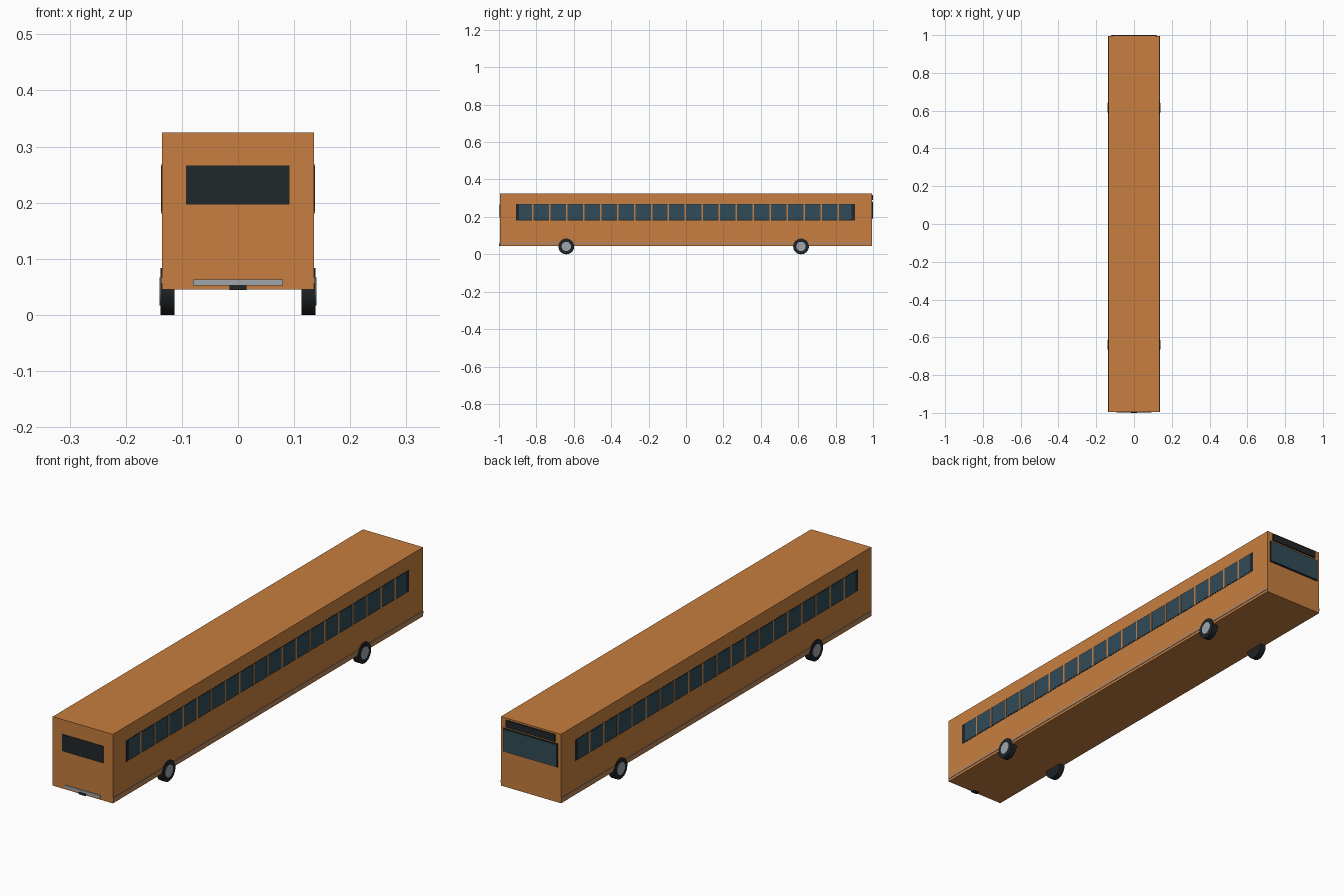
import bpy, math

if "Cube" in bpy.data.objects:
    bpy.data.objects.remove(bpy.data.objects["Cube"])


def material(name, rgb):
    m = bpy.data.materials.new(name)
    m.diffuse_color = (*rgb, 1)
    m.use_nodes = True
    m.node_tree.nodes["Principled BSDF"].inputs["Base Color"].default_value = m.diffuse_color
    return m


ORANGE = material("orange_paint", (0.57, 0.21, 0.05))
BLACK = material("black_trim", (0.015, 0.02, 0.024))
GLASS = material("tinted_glass", (0.03, 0.07, 0.095))
METAL = material("metal", (0.35, 0.38, 0.41))
RUBBER = material("rubber", (0.014, 0.017, 0.02))
TRIM = material("skirt_trim", (0.42, 0.24, 0.14))


def box(name, x, y, z, mat):
    """Box from (min, max) ranges on each axis."""
    c = [(r[0] + r[1]) / 2 for r in (x, y, z)]
    bpy.ops.mesh.primitive_cube_add(size=1, location=c)
    o = bpy.context.object
    o.name = name
    o.scale = [r[1] - r[0] for r in (x, y, z)]
    bpy.ops.object.transform_apply(location=False, rotation=False, scale=True)
    o.data.materials.append(mat)
    return o


def side_box(name, s, x0, x1, y, z, mat):
    return box(name, sorted((s * x0, s * x1)), y, z, mat)


def disc(name, s, x0, x1, y, z, r, mat):
    """Cylinder lying along x."""
    bpy.ops.mesh.primitive_cylinder_add(
        vertices=32, radius=r, depth=x1 - x0,
        location=(s * (x0 + x1) / 2, y, z), rotation=(0, math.pi / 2, 0))
    o = bpy.context.object
    o.name = name
    o.data.materials.append(mat)
    bpy.ops.object.shade_smooth_by_angle(angle=math.radians(40))


# Body shell
box("body", (-0.135, 0.135), (-0.995, 0.994), (0.045, 0.325), ORANGE)

# Side windows, pillars and skirt trim
BAYS, Y0, Y1 = 20, -0.91, 0.904
pitch = (Y1 - Y0) / BAYS
for s, side in ((1, "right"), (-1, "left")):
    side_box(f"window_band_{side}", s, 0.130, 0.1356, (Y0, Y1), (0.181, 0.268), BLACK)
    side_box(f"window_glass_{side}", s, 0.132, 0.1362, (Y0 + 0.018, Y1 - 0.018),
             (0.185, 0.265), GLASS)
    for i in range(1, BAYS):
        y = Y0 + i * pitch
        side_box(f"window_pillar_{side}_{i}", s, 0.132, 0.137,
                 (y - 0.004, y + 0.004), (0.181, 0.268), ORANGE)
    side_box(f"skirt_trim_{side}", s, 0.130, 0.1368, (-0.995, 0.994), (0.056, 0.067), TRIM)

    # Wheels with hub caps
    for y, end in ((-0.64, "front"), (0.615, "back")):
        disc(f"tyre_{end}_{side}", s, 0.113, 0.138, y, 0.042, 0.042, RUBBER)
        disc(f"hub_{end}_{side}", s, 0.125, 0.1395, y, 0.042, 0.025, METAL)

# Small window, bumper and tow hitch on the -y end
box("end_window", (-0.093, 0.092), (-0.997, -0.985), (0.197, 0.266), BLACK)
box("bumper", (-0.08, 0.08), (-0.998, -0.985), (0.052, 0.063), METAL)
box("tow_hitch", (-0.015, 0.015), (-1.0, -0.98), (0.044, 0.053), BLACK)

# Windscreen and blank destination panel on the +y end
box("windscreen_frame", (-0.122, 0.122), (0.985, 0.998), (0.188, 0.283), BLACK)
box("windscreen", (-0.119, 0.119), (0.985, 1.0), (0.191, 0.280), GLASS)
box("destination_panel", (-0.11, 0.11), (0.985, 1.0), (0.290, 0.318), BLACK)
